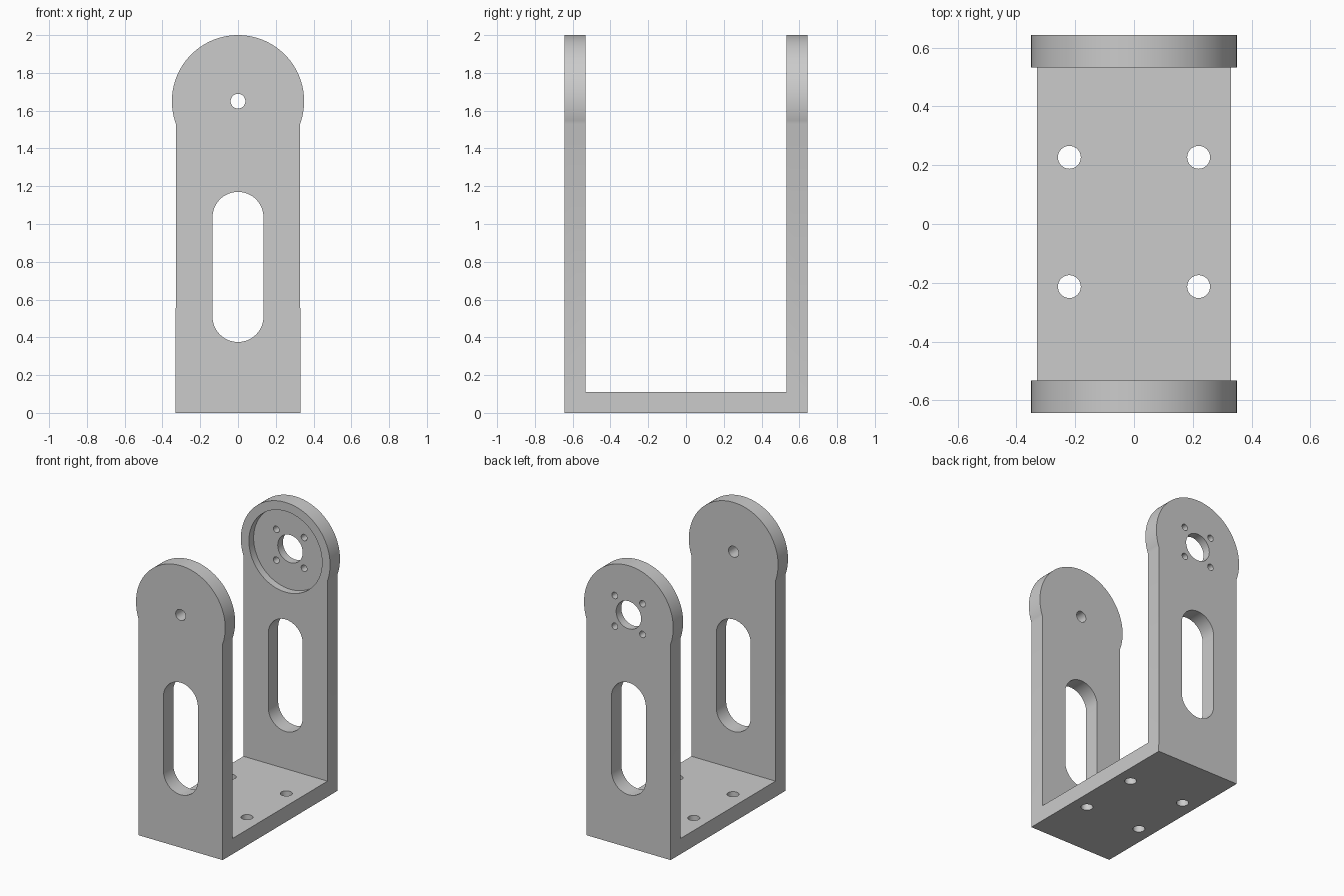
import bpy
import bmesh
from math import sin, cos, pi, asin
from mathutils import Vector

if "Cube" in bpy.data.objects:
    bpy.data.objects.remove(bpy.data.objects["Cube"], do_unlink=True)

DEPTH = 0.643       # half depth of the bracket
WALL = 0.111        # sheet thickness
HALF_W = 0.33       # half width of the arms
HEAD_R = 0.35       # radius of the round arm heads
HEAD_Z = 1.65       # pivot height
INNER = DEPTH - WALL

grey = bpy.data.materials.new("plain grey")
grey.use_nodes = True
grey.diffuse_color = (0.6, 0.6, 0.6, 1)
grey.node_tree.nodes["Principled BSDF"].inputs["Base Color"].default_value = (0.6, 0.6, 0.6, 1)


def arc(x, y, radius, start, end, steps):
    """Points along a circular arc, both ends included."""
    angles = [start + (end - start) * i / steps for i in range(steps + 1)]
    return [(x + radius * cos(a), y + radius * sin(a)) for a in angles]


def circle(x, y, radius, steps=48):
    return arc(x, y, radius, 0, 2 * pi, steps)[:-1]


def prism(name, outline, low, high, axis="Y"):
    """Extrude an outline along Y (outline in XZ) or Z (outline in XY)."""
    def place(p, t):
        return (p[0], t, p[1]) if axis == "Y" else (p[0], p[1], t)
    bm = bmesh.new()
    face = bm.faces.new([bm.verts.new(place(p, low)) for p in outline])
    out = bmesh.ops.extrude_face_region(bm, geom=[face])
    verts = [g for g in out["geom"] if isinstance(g, bmesh.types.BMVert)]
    shift = Vector(place((0, 0), high - low))
    bmesh.ops.translate(bm, verts=verts, vec=shift)
    bmesh.ops.recalc_face_normals(bm, faces=bm.faces)
    mesh = bpy.data.meshes.new(name)
    bm.to_mesh(mesh)
    bm.free()
    mesh.materials.append(grey)
    obj = bpy.data.objects.new(name, mesh)
    bpy.context.collection.objects.link(obj)
    return obj


def cut(target, cutter):
    """Subtract a cutter from the target, then discard the cutter."""
    cutter.hide_render = True
    mod = target.modifiers.new("cut", "BOOLEAN")
    mod.operation = "DIFFERENCE"
    mod.solver = "EXACT"
    mod.object = cutter
    bpy.context.view_layer.objects.active = target
    bpy.ops.object.modifier_apply(modifier=mod.name)
    bpy.data.objects.remove(cutter, do_unlink=True)


# Solid body with the arm silhouette: straight sides and a round head
neck = asin((1.53 - HEAD_Z) / HEAD_R)
outline = [(-HALF_W, 0), (HALF_W, 0)] + arc(0, HEAD_Z, HEAD_R, neck, pi - neck, 72)
# Side lines meet the head exactly
outline = [(max(-HALF_W, min(HALF_W, x)) if z < 1.531 else x, z) for x, z in outline]
bracket = prism("bracket", outline, -DEPTH, DEPTH)

# Open channel between the two arms, leaving the base plate
channel = [(-1, WALL), (1, WALL), (1, 3), (-1, 3)]
cut(bracket, prism("channel_cutter", channel, -INNER, INNER))

# Long slot through both arms
slot = arc(0, 1.035, 0.135, 0, pi, 32) + arc(0, 0.51, 0.135, pi, 2 * pi, 32)
cut(bracket, prism("slot_cutter", slot, -1, 1))

# Pivot hole in the front arm
cut(bracket, prism("pivot_cutter", circle(0, HEAD_Z, 0.039), -1, 0))

# Round recess on the inside of the back arm, with centre hole and screw holes
cut(bracket, prism("recess_cutter", circle(0, HEAD_Z, 0.287, 72), 0.3, INNER + 0.053))
cut(bracket, prism("shaft_cutter", circle(0, HEAD_Z, 0.098), 0.3, 1))
for sx in (-1, 1):
    for s in (-1, 1):
        screw = circle(sx * 0.109, HEAD_Z + s * 0.109, 0.023, 24)
        cut(bracket, prism("screw_cutter", screw, 0.3, 1))
        # Mounting hole in the base plate
        mount = circle(sx * 0.22, 0.007 + s * 0.22, 0.039, 32)
        cut(bracket, prism("mount_cutter", mount, -0.5, 0.5, "Z"))

# Smooth curved walls, crisp edges
bpy.ops.object.select_all(action="DESELECT")
bracket.select_set(True)
bpy.context.view_layer.objects.active = bracket
bpy.ops.object.shade_smooth_by_angle(angle=pi / 9)
